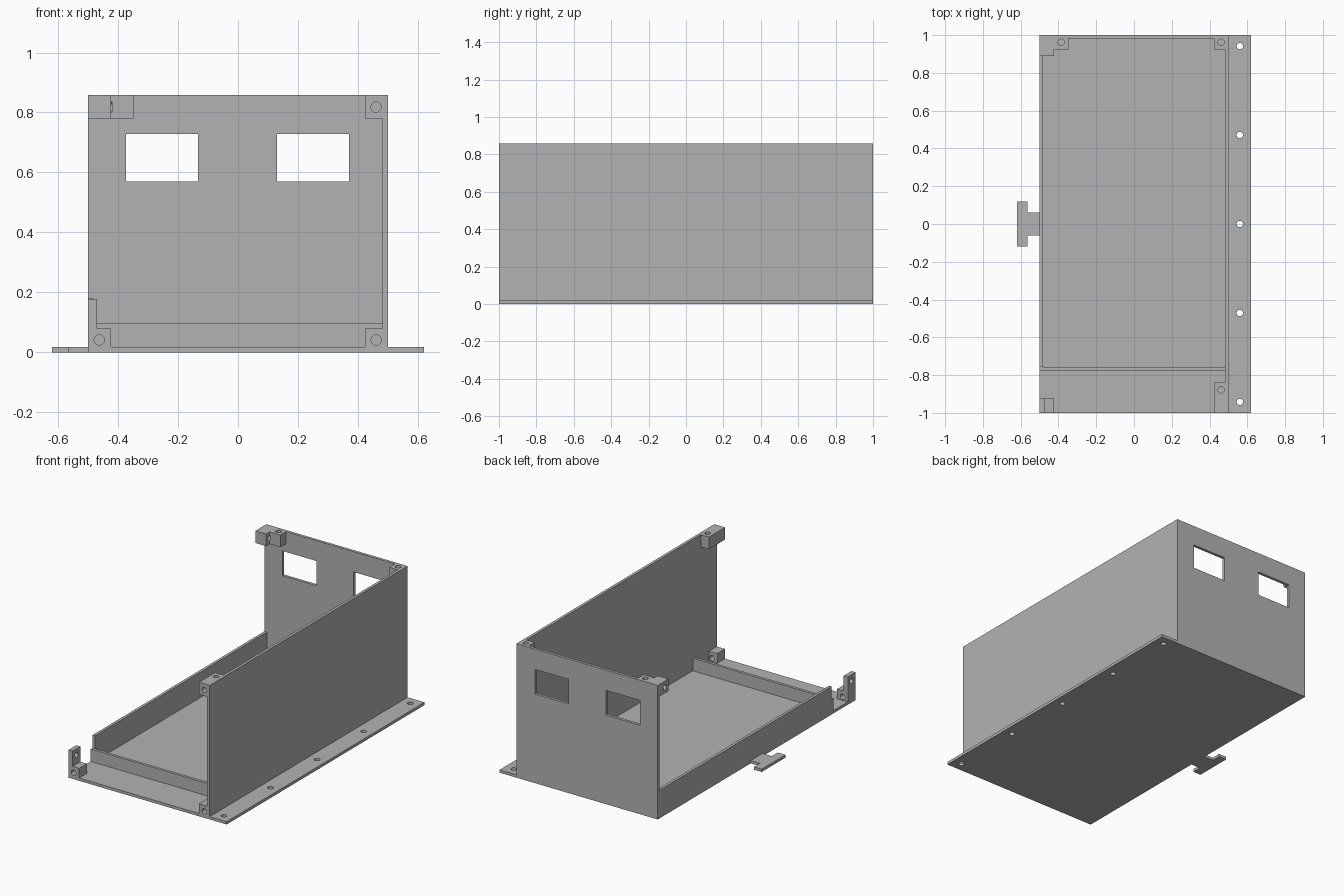
import bpy, bmesh, math

cube = bpy.data.objects.get("Cube")
if cube:
    bpy.data.objects.remove(cube, do_unlink=True)

mat = bpy.data.materials.new("plain grey")
mat.use_nodes = True
GREY = (0.45, 0.45, 0.45, 1)
mat.diffuse_color = GREY
mat.node_tree.nodes["Principled BSDF"].inputs["Base Color"].default_value = GREY

T = 0.018      # sheet thickness
H = 0.858      # wall height
BLOCK = 0.078  # corner block height
R = 0.017      # screw hole radius


def prism(name, outline, axis, lo, hi):
    """Extrude a 2D outline along an axis, from lo to hi."""
    place = {"x": lambda a, b, h: (h, a, b),
             "y": lambda a, b, h: (a, h, b),
             "z": lambda a, b, h: (a, b, h)}[axis]
    bm = bmesh.new()
    face = bm.faces.new([bm.verts.new(place(a, b, lo)) for a, b in outline])
    top = bmesh.ops.extrude_face_region(bm, geom=[face])["geom"]
    bmesh.ops.translate(bm, vec=place(0, 0, hi - lo),
                        verts=[v for v in top if isinstance(v, bmesh.types.BMVert)])
    bmesh.ops.recalc_face_normals(bm, faces=bm.faces)
    mesh = bpy.data.meshes.new(name)
    bm.to_mesh(mesh)
    bm.free()
    mesh.materials.append(mat)
    ob = bpy.data.objects.new(name, mesh)
    bpy.context.collection.objects.link(ob)
    return ob


def rect(a0, a1, b0, b1):
    return [(a0, b0), (a1, b0), (a1, b1), (a0, b1)]


def box(name, x0, x1, y0, y1, z0, z1):
    return prism(name, rect(x0, x1, y0, y1), "z", z0, z1)


def circle(a, b):
    steps = [math.tau * i / 32 for i in range(32)]
    return [(a + R * math.cos(t), b + R * math.sin(t)) for t in steps]


def cut(ob, outline, axis, lo, hi):
    """Cut a prism out of a part and discard the cutter."""
    cutter = prism("cutter", outline, axis, lo, hi)
    cutter.hide_render = True
    mod = ob.modifiers.new("cut", "BOOLEAN")
    mod.operation, mod.solver, mod.object = "DIFFERENCE", "EXACT", cutter
    bpy.context.view_layer.objects.active = ob
    bpy.ops.object.modifier_apply(modifier=mod.name)
    bpy.data.objects.remove(cutter, do_unlink=True)


# Floor plate with the drilled flange on one side and a T tab on the other
floor = prism("floor_plate", [
    (-0.5, -1), (0.62, -1), (0.62, 1), (-0.5, 1),
    (-0.5, 0.06), (-0.565, 0.06), (-0.565, 0.12), (-0.62, 0.12),
    (-0.62, -0.12), (-0.565, -0.12), (-0.565, -0.06), (-0.5, -0.06)], "z", 0, T)
for i in range(-2, 3):
    cut(floor, circle(0.56, 0.471 * i), "z", -0.1, 0.1)

# Walls
box("tall_side_wall", 0.5 - T, 0.5, -1, 1 - T, T, H)
box("low_side_wall", -0.5, -0.5 + T, -0.757, 1 - T, T, 0.18)
box("front_lip", -0.5, 0.5 - T, -0.757 - T, -0.757, T, 0.098)
back = box("back_wall", -0.5, 0.5, 1 - T, 1, T, H)
for x0, x1 in ((-0.373, -0.133), (0.13, 0.37)):
    cut(back, rect(x0, x1, 0.57, 0.728), "y", 0.9, 1.1)

# Upper corner blocks
block = box("front_top_block", 0.424, 0.5 - T, -1, -0.838, H - BLOCK, H)
cut(block, circle(0.461, -0.878), "z", 0.7, 0.9)
cut(block, circle(0.461, H - 0.04), "y", -1.1, -0.91)

block = box("back_top_block", 0.424, 0.5 - T, 0.925, 1 - T, H - BLOCK, H)
cut(block, circle(0.461, 0.962), "z", 0.7, 0.9)

block = prism("back_open_corner_block", [
    (-0.5, 0.89), (-0.424, 0.89), (-0.424, 0.925), (-0.348, 0.925),
    (-0.348, 1 - T), (-0.5, 1 - T)], "z", H - BLOCK, H)
cut(block, circle(-0.386, 0.962), "z", 0.7, 0.9)
cut(block, circle(0.927, H - 0.04), "x", -0.6, -0.42)

# Lower front corner blocks
block = box("front_bottom_block", 0.424, 0.5 - T, -1, -0.922, T, 0.08)
cut(block, circle(0.461, 0.041), "y", -1.1, -0.9)

post = prism("front_post_bracket", [
    (-0.5, T), (-0.424, T), (-0.424, 0.08), (-0.471, 0.08),
    (-0.471, 0.178), (-0.5, 0.178)], "y", -1, -0.922)
cut(post, circle(-0.463, 0.041), "y", -1.1, -0.9)
cut(post, circle(-0.96, 0.138), "x", -0.6, -0.45)
